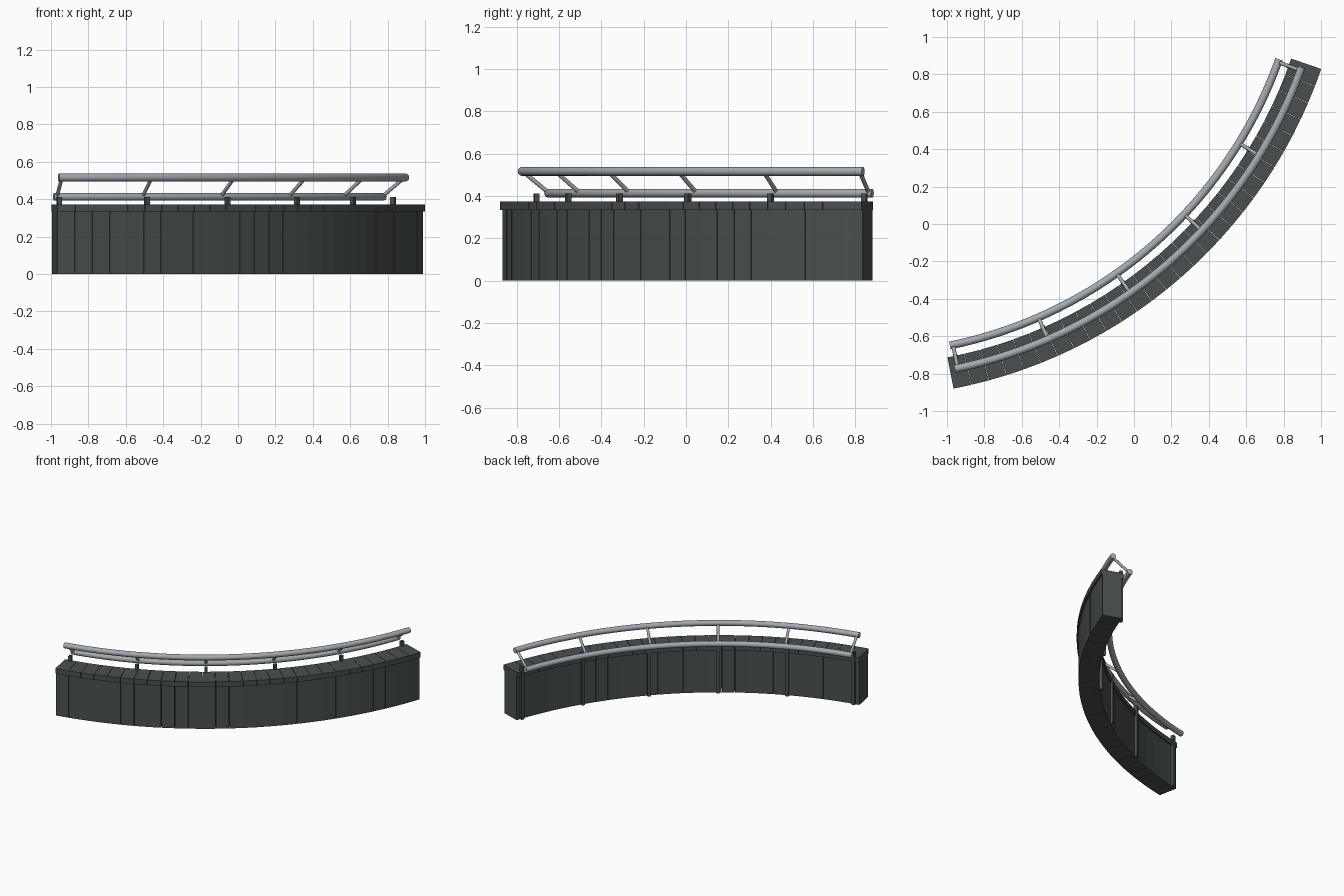
import bpy, bmesh, math
from mathutils import Vector

if "Cube" in bpy.data.objects:
    bpy.data.objects.remove(bpy.data.objects["Cube"])

CX, CY = -1.462, 1.677              # centre of the arc
A0, A1 = math.radians(-79), math.radians(-19)


def material(name, rgb):
    m = bpy.data.materials.new(name)
    m.diffuse_color = (*rgb, 1)
    m.use_nodes = True
    m.node_tree.nodes["Principled BSDF"].inputs["Base Color"].default_value = m.diffuse_color
    return m


stone = material("dark_stone", (0.068, 0.078, 0.078))
metal = material("grey_metal", (0.37, 0.40, 0.43))


def polar(r, a, z):
    return Vector((CX + r * math.cos(a), CY + r * math.sin(a), z))


def finish(bm, name, mat, smooth=False):
    bmesh.ops.recalc_face_normals(bm, faces=bm.faces)
    me = bpy.data.meshes.new(name)
    bm.to_mesh(me)
    bm.free()
    me.materials.append(mat)
    ob = bpy.data.objects.new(name, me)
    bpy.context.collection.objects.link(ob)
    if smooth:
        bpy.ops.object.select_all(action='DESELECT')
        ob.select_set(True)
        bpy.context.view_layer.objects.active = ob
        bpy.ops.object.shade_smooth_by_angle(angle=math.radians(40))
    return ob


def wedge(bm, r0, r1, a0, a1, z0, z1):
    """Straight-sided block between two radii and two angles."""
    v = [bm.verts.new(polar(r, a, z)) for z in (z0, z1)
         for r, a in ((r0, a0), (r1, a0), (r1, a1), (r0, a1))]
    for f in ((0, 1, 2, 3), (4, 5, 6, 7), (0, 1, 5, 4),
              (1, 2, 6, 5), (2, 3, 7, 6), (3, 0, 4, 7)):
        bm.faces.new([v[i] for i in f])


def blocks(name, r0, r1, z0, z1, count=28, gap=0.0004):
    bm = bmesh.new()
    step = (A1 - A0) / count
    for i in range(count):
        a = A0 + i * step
        wedge(bm, r0, r1, a + (gap if i else 0),
              a + step - (gap if i < count - 1 else 0), z0, z1)
    finish(bm, name, stone)


def tube(bm, pts, radius, sides=16):
    """Round tube through a list of points, closed at both ends."""
    rings = []
    for i, p in enumerate(pts):
        t = (pts[min(i + 1, len(pts) - 1)] - pts[max(i - 1, 0)]).normalized()
        u = t.cross(Vector((0, 0, 1))).normalized()
        w = u.cross(t)
        rings.append([bm.verts.new(p + radius * (u * math.cos(k) + w * math.sin(k)))
                      for k in (2 * math.pi * j / sides for j in range(sides))])
    for a, b in zip(rings, rings[1:]):
        for j in range(sides):
            n = (j + 1) % sides
            bm.faces.new((a[j], a[n], b[n], b[j]))
    bm.faces.new(rings[0])
    bm.faces.new(rings[-1])


# curved wall and its slightly overhanging cap
blocks("wall_blocks", 2.445, 2.592, 0, 0.333)
blocks("wall_cap", 2.435, 2.605, 0.333, 0.373)

# two curved rails
R_UP, Z_UP, R_LOW, Z_LOW = 2.503, 0.516, 2.375, 0.413
for name, r, z in (("upper_rail", R_UP, Z_UP), ("lower_rail", R_LOW, Z_LOW)):
    s, e, n = math.radians(-78.4), math.radians(-19.6), 48
    bm = bmesh.new()
    tube(bm, [polar(r, s + (e - s) * i / n, z) for i in range(n + 1)], 0.021)
    finish(bm, name, metal, True)

# posts on the inner wall face and slanted struts joining the rails
posts, struts = bmesh.new(), bmesh.new()
for i in range(6):
    a = math.radians(-78 + 11.6 * i)
    half = 0.012 / 2.44
    wedge(posts, 2.426, 2.45, a - half, a + half, 0.0, 0.411)
    tube(struts, [polar(R_LOW, a, Z_LOW), polar(R_UP, a, Z_UP)], 0.01, 12)
finish(posts, "wall_posts", stone)
finish(struts, "rail_struts", metal, True)
